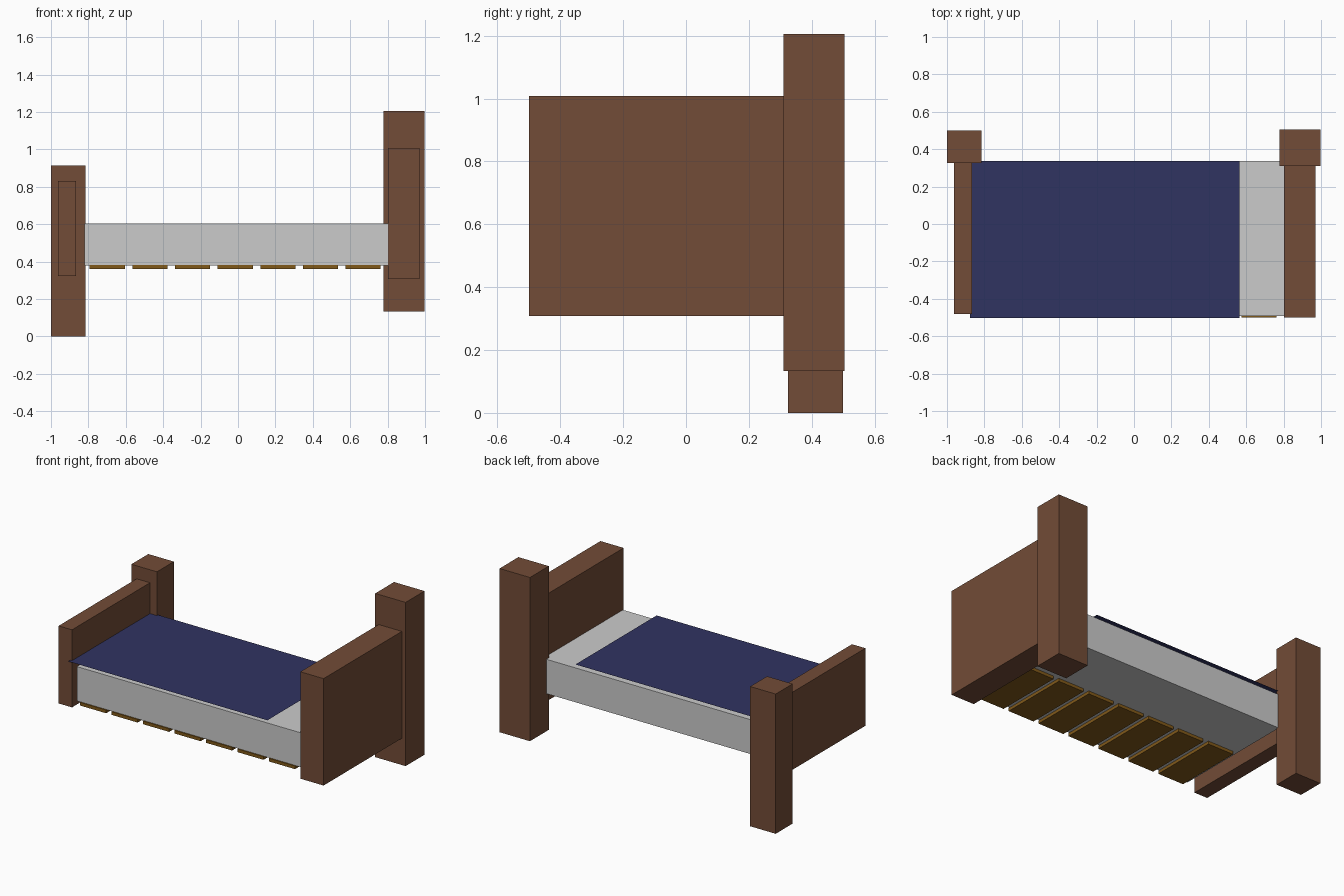
import bpy
import bmesh

if "Cube" in bpy.data.objects:
    bpy.data.objects.remove(bpy.data.objects["Cube"])


def material(name, rgb):
    m = bpy.data.materials.new(name)
    m.diffuse_color = (*rgb, 1)
    m.use_nodes = True
    m.node_tree.nodes["Principled BSDF"].inputs["Base Color"].default_value = m.diffuse_color
    return m


def finish(name, bm, mat):
    mesh = bpy.data.meshes.new(name)
    bm.to_mesh(mesh)
    bm.free()
    obj = bpy.data.objects.new(name, mesh)
    bpy.context.collection.objects.link(obj)
    if mat:
        mesh.materials.append(mat)
    return obj


def box(name, xs, ys, zs, mat=None):
    # Box given by its extent along each axis
    bm = bmesh.new()
    bmesh.ops.create_cube(bm, size=1)
    for v in bm.verts:
        v.co = [(lo + hi) / 2 + c * (hi - lo)
                for c, (lo, hi) in zip(v.co, (xs, ys, zs))]
    return finish(name, bm, mat)


def sheet(name, xs, ys, z, mat):
    # Flat rectangle without thickness
    bm = bmesh.new()
    bm.faces.new([bm.verts.new((x, y, z)) for x, y in (
        (xs[0], ys[0]), (xs[1], ys[0]), (xs[1], ys[1]), (xs[0], ys[1]))])
    return finish(name, bm, mat)


wood = material("dark_wood", (0.17, 0.072, 0.038))
slat_wood = material("slat_wood", (0.22, 0.10, 0.01))
navy = material("navy_cloth", (0.03, 0.033, 0.12))

# Foot end: post and board
box("foot_post", (-1.0, -0.815), (0.325, 0.5), (0.0, 0.915), wood)
box("footboard", (-0.962, -0.865), (-0.482, 0.335), (0.322, 0.83), wood)

# Head end: taller post and board
box("head_post", (0.777, 0.997), (0.31, 0.505), (0.133, 1.205), wood)
box("headboard", (0.802, 0.97), (-0.5, 0.32), (0.308, 1.008), wood)

# Mattress with a thin blanket hovering just above it
box("mattress", (-0.822, 0.803), (-0.493, 0.336), (0.38, 0.605))
sheet("blanket", (-0.878, 0.565), (-0.503, 0.337), 0.628, navy)

# Row of slats under the front half of the mattress
for i in range(7):
    x = -0.793 + i * 0.228
    box(f"slat_{i + 1}", (x, x + 0.188), (-0.5, -0.045), (0.36, 0.381), slat_wood)
